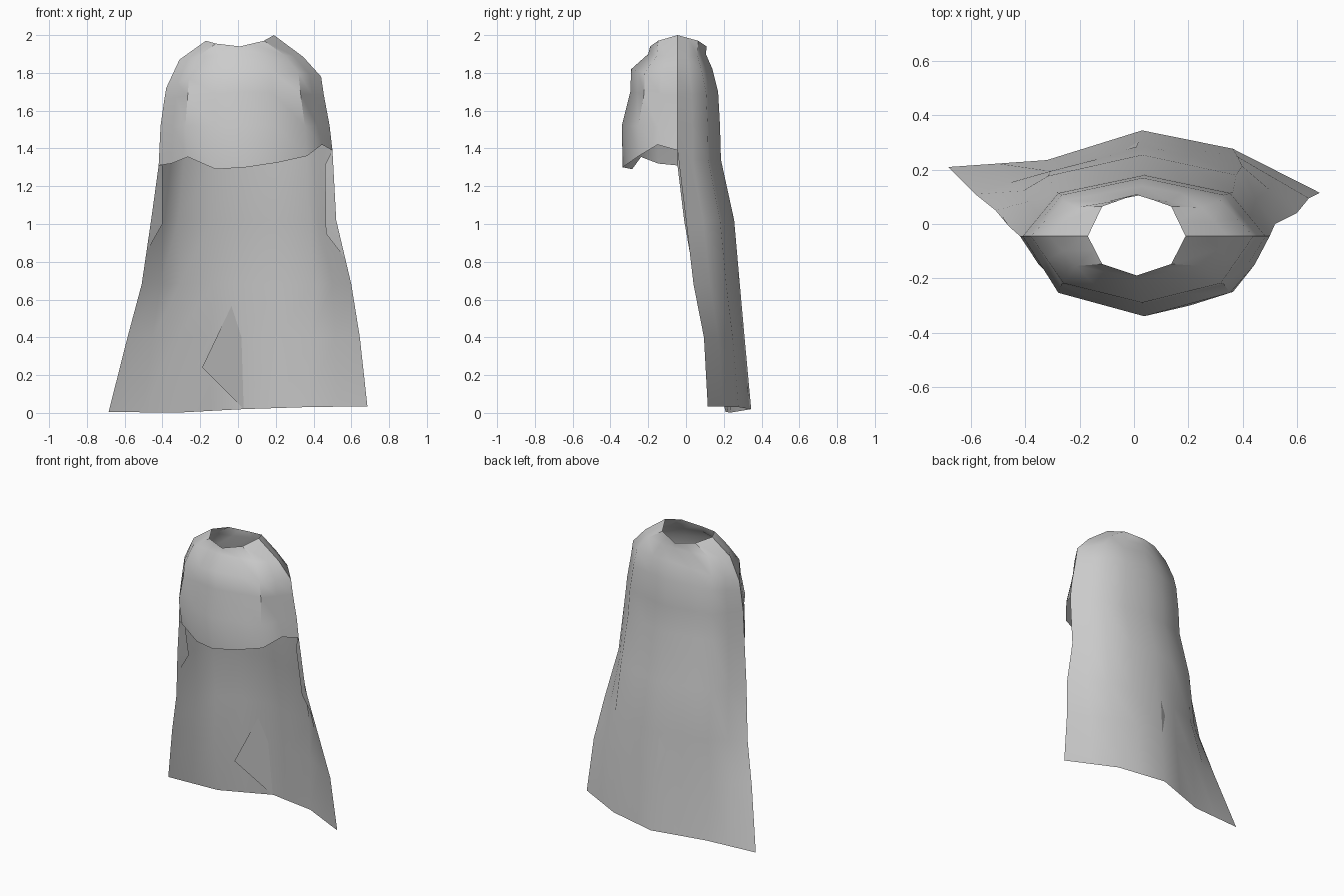
import bpy, bmesh
from math import sin, cos, radians, pi, copysign
from mathutils import Vector

if "Cube" in bpy.data.objects:
    bpy.data.objects.remove(bpy.data.objects["Cube"])

N = 16  # columns: eight corners with a midpoint on every side


def finish(name, bm):
    me = bpy.data.meshes.new(name)
    bm.to_mesh(me)
    bm.free()
    ob = bpy.data.objects.new(name, me)
    bpy.context.collection.objects.link(ob)
    bpy.ops.object.select_all(action='DESELECT')
    ob.select_set(True)
    bpy.context.view_layer.objects.active = ob
    bpy.ops.object.shade_smooth_by_angle(angle=radians(40))


def bridge(bm, a, b, closed):
    n = len(a)
    for i in range(n if closed else n - 1):
        j = (i + 1) % n
        bm.faces.new((a[i], b[i], b[j], a[j]))


def with_midpoints(corners, closed):
    """Insert the halfway point between neighbouring corners."""
    out = []
    for i, p in enumerate(corners):
        out.append(p)
        if closed or i < len(corners) - 1:
            out.append((p + corners[(i + 1) % len(corners)]) / 2)
    return out


bm = bmesh.new()

# shoulder mantle: z, x left, x right, y front, y back, z shift at left, at right
mantle = [(1.94, -.17, .19, -.19, .11, .03, .06),
          (1.90, -.31, .345, -.20, .105, -.03, -.015),
          (1.82, -.38, .44, -.29, .14, -.10, -.04),
          (1.70, -.39, .455, -.295, .17, -.04, -.02),
          (1.52, -.41, .485, -.34, .18, 0, 0),
          (1.34, -.42, .50, -.335, .185, 0, 0)]
# draped front hem, from left side round the front to the right side: height and pull
hem = {8: (1.31, 1), 9: (1.32, 1), 10: (1.355, .94), 11: (1.29, .97), 12: (1.30, 1),
       13: (1.325, 1.03), 14: (1.36, 1), 15: (1.42, 1.03), 0: (1.39, 1)}
rings = []
for k, (z, xl, xr, yf, yb, zl, zr) in enumerate(mantle):
    cx, rx, ym = (xl + xr) / 2, (xr - xl) / 2, -.045
    corners = []
    for i in range(N // 2):
        a = 4 * pi * i / N
        c, s = cos(a), sin(a)
        ry = (yb - ym) if s > 0 else (ym - yf)
        corners.append(Vector((cx + rx * c, ym + ry * s,
                               z + (zr if c > 0 else zl) * c * c)))
    ring = []
    for i, p in enumerate(with_midpoints(corners, True)):
        if k == len(mantle) - 1 and i in hem:
            h, f = hem[i]
            p = Vector((cx + (p.x - cx) * f, ym + (p.y - ym) * f, h))
        ring.append(bm.verts.new(p))
    if rings:
        bridge(bm, rings[-1], ring, True)
    rings.append(ring)

# long back panel: z, x left, x right, y left edge, y right edge, y back,
# depth curve left, right, width curve
panel = [(1.02, -.46, .52, -.01, 0, .255, 1.0, 1.0, 1.0),
         (.68, -.51, .60, .05, .04, .285, 1.4, 1.0, 1.3),
         (.40, -.585, .645, .11, .095, .31, 2.4, 1.0, 1.6),
         (.02, -.685, .685, .21, .115, .345, 4.8, 1.0, 2.0)]
prev = rings[-1][:N // 2 + 1]
for z, xl, xr, yl, yr, yb, pl, pr, w in panel:
    corners = []
    for i in range(N // 4 + 1):
        a = 4 * pi * i / N
        c, s = cos(a), max(0, sin(a))
        ye, p = (yr, pr) if i <= N // 8 else (yl, pl)
        x = (xl + xr) / 2 + (xr - xl) / 2 * copysign(abs(c) ** w, c)
        if z < .1:  # hem centre and height
            x += .03 * s
        corners.append(Vector((x, ye + (yb - ye) * s ** p,
                               z + (.015 * c - .008 * (s > .5 and c < -.1) if z < .1 else 0))))
    row = [bm.verts.new(p) for p in with_midpoints(corners, False)]
    bridge(bm, prev, row, False)
    prev = row
finish("cape", bm)

# turned-in edges under the mantle
for name, pts in (("right_edge_fold", [(.50, -.045, 1.39), (.52, 0, 1.02), (.565, .025, .82),
                                       (.465, .04, .95), (.46, -.02, 1.31)]),
                  ("left_edge_fold", [(-.42, -.045, 1.31), (-.46, -.01, 1.02), (-.485, .025, .85),
                                      (-.40, .03, 1.0), (-.40, -.03, 1.31)])):
    bm = bmesh.new()
    bm.faces.new([bm.verts.new(p) for p in pts])
    bmesh.ops.triangulate(bm, faces=bm.faces[:])
    finish(name, bm)

# pleat at the lower centre
bm = bmesh.new()
bm.faces.new([bm.verts.new(p) for p in ((.01, .283, .66), (-.19, .232, .24), (.03, .34, .02))])
finish("centre_pleat", bm)
